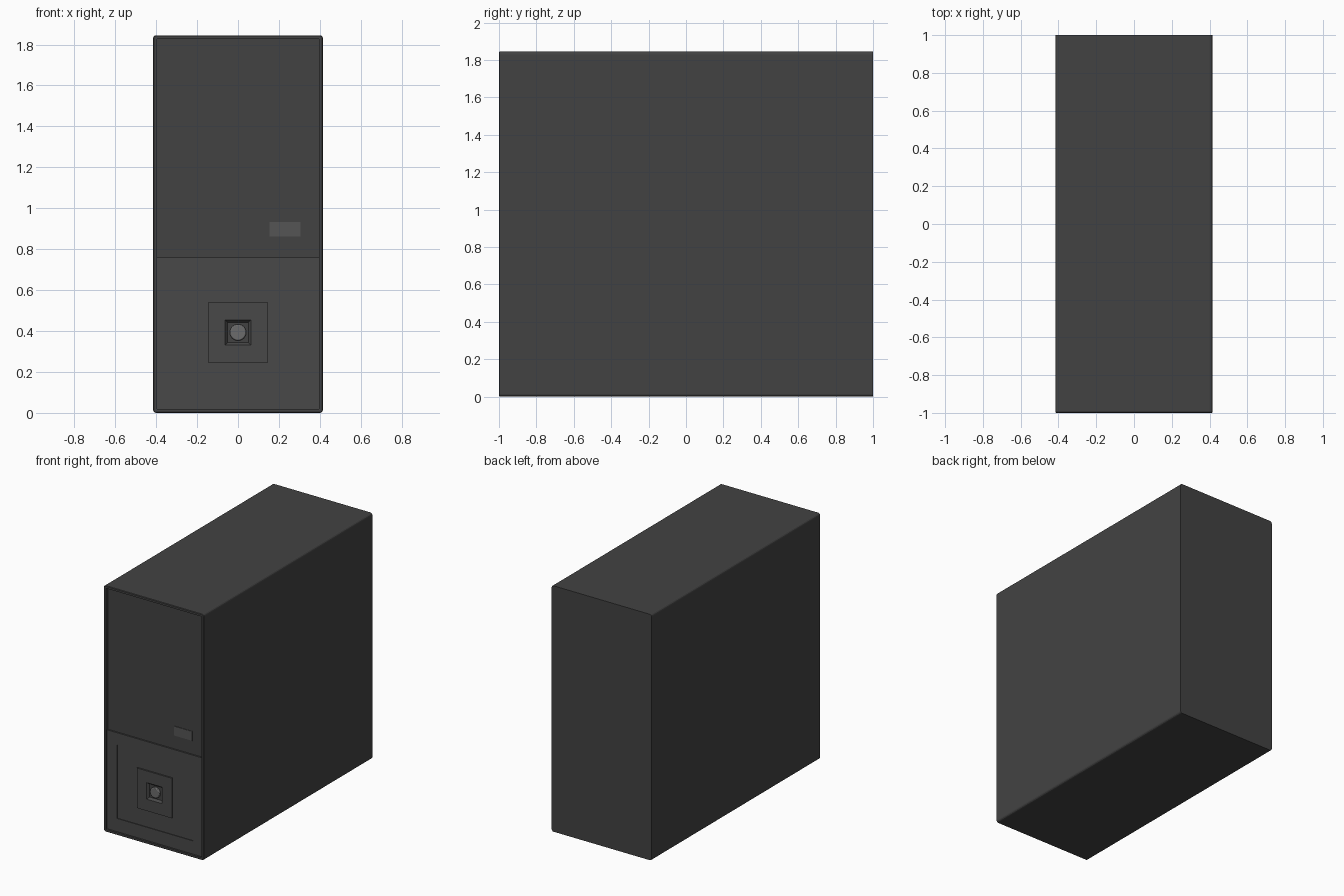
import bpy, bmesh, math

if "Cube" in bpy.data.objects:
    bpy.data.objects.remove(bpy.data.objects["Cube"])


def material(name, v):
    m = bpy.data.materials.new(name)
    m.diffuse_color = (v, v, v, 1)
    m.use_nodes = True
    m.node_tree.nodes["Principled BSDF"].inputs["Base Color"].default_value = m.diffuse_color
    return m


CASE = material("case_grey", 0.055)
PANEL = material("panel_grey", 0.065)
BADGE = material("badge_grey", 0.09)
BUTTON = material("button_grey", 0.15)


def outline(x0, x1, z0, z1, y, r=0.0, n=3):
    """Rectangle in the xz plane, optionally with rounded corners."""
    if r == 0:
        return [(x1, y, z1), (x0, y, z1), (x0, y, z0), (x1, y, z0)]
    pts = []
    for i, (cx, cz) in enumerate([(x1 - r, z1 - r), (x0 + r, z1 - r),
                                  (x0 + r, z0 + r), (x1 - r, z0 + r)]):
        for k in range(n + 1):
            a = math.pi / 2 * (i + k / n)
            pts.append((cx + r * math.cos(a), y, cz + r * math.sin(a)))
    return pts


def loft(name, rings, mat):
    """Skin successive outlines and cap both ends."""
    bm = bmesh.new()
    loops = [[bm.verts.new(p) for p in ring] for ring in rings]
    for a, b in zip(loops, loops[1:]):
        for i in range(len(a)):
            j = (i + 1) % len(a)
            bm.faces.new((a[i], a[j], b[j], b[i]))
    bm.faces.new(loops[0])
    bm.faces.new(loops[-1])
    bmesh.ops.recalc_face_normals(bm, faces=bm.faces)
    me = bpy.data.meshes.new(name)
    bm.to_mesh(me)
    bm.free()
    me.materials.append(mat)
    ob = bpy.data.objects.new(name, me)
    bpy.context.collection.objects.link(ob)
    return ob


W, H, RIM = 0.415, 1.845, 0.018
IN = (-W + RIM, W - RIM, RIM, H - RIM)

# Case shell: rounded long edges, thin rim and recessed upper front
loft("case", [
    outline(-W, W, 0, H, 1.0, 0.015),
    outline(-W, W, 0, H, -0.996, 0.015),
    outline(-W + 0.004, W - 0.004, 0.004, H - 0.004, -1.0, 0.011),
    outline(*IN, -1.0, 0.003),
    outline(*IN, -0.975, 0.003),
], CASE)

# Lower front panel: shallow recess, raised square, funnel around the button
CZ = 0.393


def square(hw, hh, y):
    return outline(-hw, hw, CZ - hh, CZ + hh, y)


loft("lower_front_panel", [
    outline(IN[0], IN[1], RIM, 0.76, -0.97),
    outline(IN[0], IN[1], RIM, 0.76, -0.986),
    square(0.315, 0.276, -0.986),
    square(0.315, 0.276, -0.981),
    square(0.145, 0.150, -0.981),
    square(0.145, 0.150, -0.992),
    square(0.064, 0.062, -0.992),
    square(0.048, 0.047, -0.972),
], PANEL)

# Power button
bpy.ops.mesh.primitive_cylinder_add(vertices=32, radius=0.04, depth=0.025,
                                    location=(0, -0.978, CZ),
                                    rotation=(math.pi / 2, 0, 0))
button = bpy.context.object
button.name = "power_button"
button.data.materials.append(BUTTON)
bevel = button.modifiers.new("bevel", 'BEVEL')
bevel.width, bevel.segments = 0.006, 2
bpy.ops.object.shade_smooth_by_angle()

# Blank badge plate on the upper front
loft("badge_plate", [
    outline(0.155, 0.305, 0.862, 0.932, -0.97),
    outline(0.155, 0.305, 0.862, 0.932, -0.979),
], BADGE)
